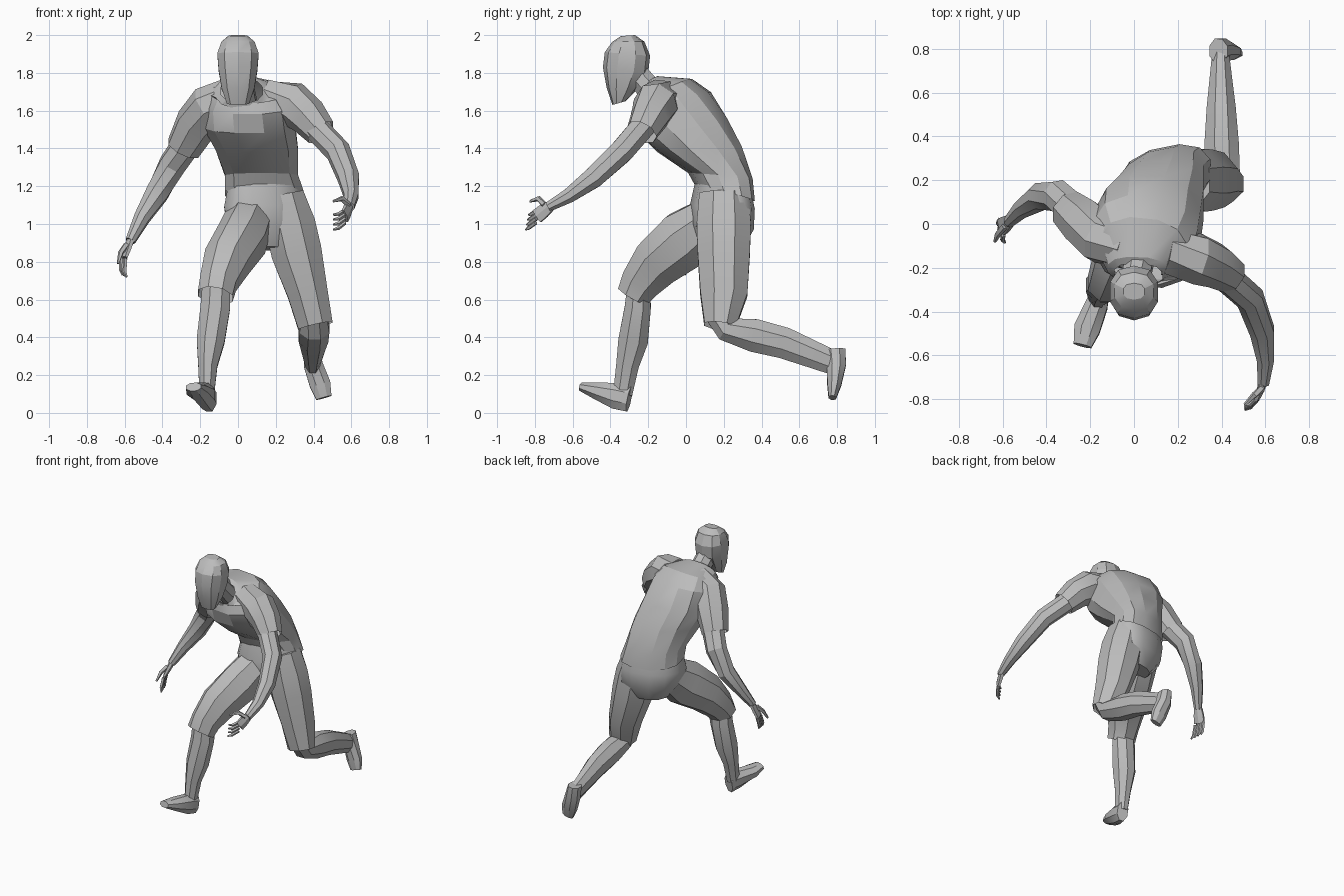
import bpy, bmesh, math
from mathutils import Vector

if "Cube" in bpy.data.objects:
    bpy.data.objects.remove(bpy.data.objects["Cube"], do_unlink=True)

grey = bpy.data.materials.new("plain grey")
grey.use_nodes = True
grey.diffuse_color = (0.5, 0.5, 0.5, 1)
grey.node_tree.nodes["Principled BSDF"].inputs["Base Color"].default_value = (0.5, 0.5, 0.5, 1)


def skin(name, rings, cap_start=True, cap_end=True, angle=24):
    """Bridge a list of equal point rings into one object."""
    bm = bmesh.new()
    loops = [[bm.verts.new(p) for p in ring] for ring in rings]
    n = len(loops[0])
    for low, high in zip(loops, loops[1:]):
        for i in range(n):
            j = (i + 1) % n
            bm.faces.new((low[i], low[j], high[j], high[i]))
    if cap_start:
        bm.faces.new(loops[0][::-1])
    if cap_end:
        bm.faces.new(loops[-1])
    bmesh.ops.recalc_face_normals(bm, faces=bm.faces)
    mesh = bpy.data.meshes.new(name)
    bm.to_mesh(mesh)
    bm.free()
    mesh.materials.append(grey)
    obj = bpy.data.objects.new(name, mesh)
    bpy.context.collection.objects.link(obj)
    bpy.ops.object.select_all(action='DESELECT')
    obj.select_set(True)
    bpy.context.view_layer.objects.active = obj
    bpy.ops.object.shade_smooth_by_angle(angle=math.radians(angle))
    return obj


def limb(name, path, sides=8, ref=(1, 0, 0), **kw):
    """Tube through (x, y, z, radius across ref, other radius)."""
    pts = [Vector(p[:3]) for p in path]
    rings = []
    for k, p in enumerate(path):
        t = (pts[min(k + 1, len(pts) - 1)] - pts[max(k - 1, 0)]).normalized()
        a = Vector(ref)
        a = (a - t * a.dot(t)).normalized()
        b = t.cross(a)
        ring = []
        for i in range(sides):
            q = 2 * math.pi * (i + 0.5) / sides
            ring.append(pts[k] + a * math.cos(q) * p[3] + b * math.sin(q) * p[-1])
        rings.append(ring)
    return skin(name, rings, **kw)


def body(name, slices, sides=12, square=0.85, **kw):
    """Loft of tilted slices: centre x, half width, front y z, back y z, twist."""
    rings = []
    for xc, w, yf, zf, yb, zb, twist in slices:
        ring = []
        for i in range(sides):
            q = 2 * math.pi * (i + 0.5) / sides
            c, s = math.cos(q), math.sin(q)
            u = math.copysign(abs(c) ** square, c) * 1.02
            v = (math.copysign(abs(s) ** square, s) + 1) / 2
            ring.append((xc + u * w, yf + (yb - yf) * v + twist * u * w, zf + (zb - zf) * v))
        rings.append(ring)
    return skin(name, rings, **kw)


# Head and neck
body("head", [
    (0, .06, -.39, 1.63, -.32, 1.65, 0),
    (0, .088, -.42, 1.72, -.26, 1.71, 0),
    (0, .105, -.44, 1.83, -.2, 1.80, 0),
    (0, .112, -.43, 1.91, -.19, 1.89, 0),
    (0, .09, -.39, 1.965, -.22, 1.965, 0),
    (0, .05, -.345, 1.995, -.27, 2.0, 0)], sides=10)
limb("neck", [(.03, -.1, 1.62, .08), (.02, -.19, 1.71, .07), (.005, -.27, 1.8, .07)])

# Shirt body, closing in to a collar
body("shirt", [
    (.14, .21, .06, 1.2, .355, 1.12, .2),
    (.125, .195, .02, 1.27, .345, 1.24, .2),
    (.1, .22, -.15, 1.38, .295, 1.41, .1),
    (.06, .245, -.26, 1.48, .225, 1.56, 0),
    (.05, .24, -.29, 1.58, .13, 1.7, -.1),
    (.045, .2, -.275, 1.64, .03, 1.77, -.1),
    (.02, .14, -.27, 1.61, -.15, 1.785, -.05),
    (.02, .11, -.28, 1.64, -.18, 1.77, -.05)], cap_start=False, cap_end=False)

# Sleeves
limb("left_sleeve", [(.15, -.13, 1.66, .11), (.29, -.16, 1.635, .12),
                     (.37, -.19, 1.57, .105), (.44, -.235, 1.485, .085)], cap_end=False)
limb("right_sleeve", [(-.03, -.1, 1.67, .11), (-.15, -.065, 1.62, .12),
                      (-.22, .0, 1.53, .115), (-.29, .06, 1.4, .095)], cap_end=False)

# Arms
limb("left_arm", [(.36, -.19, 1.56, .07), (.53, -.34, 1.385, .068), (.585, -.49, 1.245, .06),
                  (.6, -.62, 1.15, .042), (.59, -.73, 1.09, .028)])
limb("right_arm", [(-.22, .02, 1.5, .08), (-.35, .13, 1.31, .075), (-.43, .125, 1.16, .065),
                   (-.51, .07, 1.03, .045), (-.57, .01, .91, .028)])


def hand(side, wrist, knuckle, tip, spread, fan, thumb):
    """Flat palm, four bent fingers and a thumb."""
    wrist, knuckle, tip, spread = map(Vector, (wrist, knuckle, tip, spread))
    limb(side + "_palm", [(*wrist, .032, .02), (*wrist.lerp(knuckle, .5), .042, .018),
                          (*knuckle, .044, .014)], sides=6, ref=spread)
    for i in range(4):
        off = spread * (i - 1.5)
        start, end = knuckle + off, tip + off * fan
        bend = start.lerp(end, .5) + (knuckle - wrist) * .2
        limb(f"{side}_finger_{i + 1}", [(*start, .012), (*bend, .011), (*end, .006)], sides=5)
    a, b, c = thumb
    limb(side + "_thumb", [(*a, .017), (*b, .015), (*c, .007)], sides=5)


hand("left", (.59, -.72, 1.095), (.565, -.79, 1.04), (.505, -.84, 1.01), (0, .004, .022), 1.2,
     ((.585, -.75, 1.1), (.55, -.78, 1.135), (.505, -.825, 1.12)))
hand("right", (-.568, .015, .915), (-.605, -.015, .82), (-.6, -.045, .725), (-.006, .022, .003), 1.2,
     ((-.59, -.01, .89), (-.62, -.045, .85), (-.635, -.08, .79)))

# Trousers: hips and two thighs with loose hems at the knees
body("hips", [
    (.14, .19, .06, 1.24, .33, 1.2, .2),
    (.14, .215, .03, 1.1, .355, 1.08, .2),
    (.15, .21, .03, 1.0, .35, .97, .2),
    (.155, .12, .07, .88, .29, .86, .2)], angle=40)
limb("left_thigh", [(.245, .2, 1.16, .11, .14), (.275, .2, 1.0, .145, .155), (.31, .2, .85, .145, .15),
                    (.37, .2, .63, .115, .135), (.41, .18, .46, .1, .09)], cap_end=False, angle=35)
limb("right_thigh", [(.06, .14, 1.03, .13, .13), (.02, .0, .92, .14, .17), (-.06, -.15, .8, .13, .145),
                     (-.105, -.24, .69, .105, .115), (-.12, -.28, .62, .1, .095)], cap_end=False, angle=35)

# Lower legs
limb("left_shin", [(.4, .16, .53, .075, .07), (.405, .21, .445, .085, .07), (.4, .36, .41, .085, .095),
                   (.398, .52, .37, .072, .09), (.395, .77, .27, .042, .07)])
limb("right_shin", [(-.115, -.25, .68, .08, .065), (-.12, -.255, .56, .085, .075),
                    (-.145, -.28, .38, .08, .085), (-.16, -.31, .25, .055, .065),
                    (-.165, -.335, .1, .042, .055)])

# Shoes, lofted from heel to toe
limb("left_shoe", [(.385, .79, .335, .045, .06), (.4, .795, .25, .055, .055),
                   (.435, .785, .15, .06, .04), (.455, .775, .08, .045, .022)])
limb("right_shoe", [(-.15, -.3, .075, .042, .075), (-.17, -.37, .09, .055, .075),
                    (-.215, -.48, .118, .065, .045), (-.235, -.555, .138, .045, .024)])
